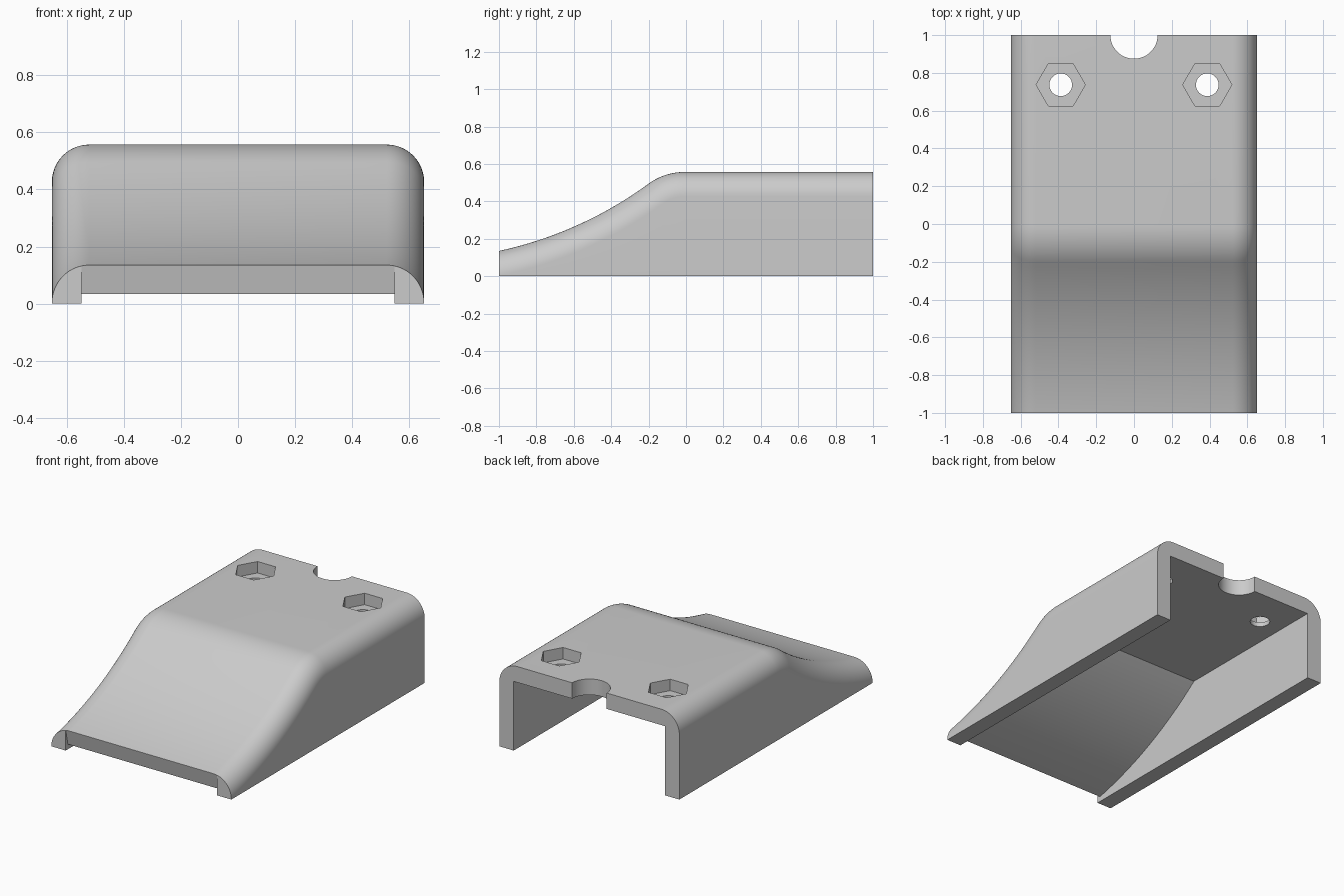
import bpy, bmesh
from math import sin, cos, asin, acos, atan2, radians, pi

old = bpy.data.objects.get("Cube")
if old:
    bpy.data.objects.remove(old, do_unlink=True)

W, TOP, T, R = 0.652, 0.557, 0.104, 0.131      # half width, height, wall, edge radius
NOSE_Z, RAMP_R = 0.135, 2.11                   # nose height, hollow ramp radius
A0, A1 = radians(12.2), radians(36.2)          # ramp slope at nose and at crest

grey = bpy.data.materials.new("plain grey")
grey.use_nodes = True
colour = (0.6, 0.6, 0.6, 1)
grey.diffuse_color = colour
grey.node_tree.nodes["Principled BSDF"].inputs["Base Color"].default_value = colour

# Centres of the hollow ramp arc and of the rounded crest arc
cy, cz = -1 - RAMP_R * sin(A0), NOSE_Z + RAMP_R * cos(A0)


def ramp(a, radius):
    return cy + radius * sin(a), cz - radius * cos(a)


join_y, join_z = ramp(A1, RAMP_R)
CREST_R = (TOP - join_z) / (1 - cos(A1))
crest_y, crest_z = join_y + CREST_R * sin(A1), TOP - CREST_R


def make_object(name, bm):
    bmesh.ops.recalc_face_normals(bm, faces=bm.faces)
    mesh = bpy.data.meshes.new(name)
    bm.to_mesh(mesh)
    bm.free()
    mesh.materials.append(grey)
    ob = bpy.data.objects.new(name, mesh)
    bpy.context.collection.objects.link(ob)
    return ob


def prism(name, points, direction):
    bm = bmesh.new()
    face = bm.faces.new([bm.verts.new(p) for p in points])
    ext = bmesh.ops.extrude_face_region(bm, geom=[face])
    moved = [v for v in ext["geom"] if isinstance(v, bmesh.types.BMVert)]
    bmesh.ops.translate(bm, verts=moved, vec=direction)
    return make_object(name, bm)


def round_cutter(name, x, y, radius, sides, z0, z1):
    ring = [(x + radius * cos(2 * pi * i / sides),
             y + radius * sin(2 * pi * i / sides), z0) for i in range(sides)]
    return prism(name, ring, (0, 0, z1 - z0))


# Outer shell: rounded cross-section swept along the ramp, crest and flat deck
stations = []
start = A0 * 0.8
for i in range(29):
    a = start + (A1 - start) * i / 28
    stations.append((*ramp(a, RAMP_R), a))
for i in range(1, 15):
    a = A1 * (1 - i / 14)
    stations.append((crest_y - CREST_R * sin(a), crest_z + CREST_R * cos(a), a))
stations.append((1, TOP, 0))

bm = bmesh.new()
rings = []
STEPS = 16
for y, z, a in stations:
    half = []
    for k in range(STEPS + 1):
        t = pi / 2 * k / STEPS
        drop = R * (1 - cos(t))
        half.append((W - R + R * sin(t), y + drop * sin(a), z - drop * cos(a)))
    half.append((W, half[-1][1], -0.4))
    section = [(-x, v, w) for x, v, w in reversed(half)] + half
    rings.append([bm.verts.new(p) for p in section])
for ra, rb in zip(rings, rings[1:]):
    for i in range(len(ra)):
        j = (i + 1) % len(ra)
        bm.faces.new((ra[i], ra[j], rb[j], rb[i]))
bm.faces.new(rings[0])
bm.faces.new(rings[-1])

# Trim the shell square at the nose and flat at the base
for co, no in (((0, -1, 0), (0, -1, 0)), ((0, 0, 0), (0, 0, -1))):
    bmesh.ops.bisect_plane(bm, geom=bm.verts[:] + bm.edges[:] + bm.faces[:],
                           dist=1e-6, plane_co=co, plane_no=no, clear_outer=True)
    bmesh.ops.holes_fill(bm, edges=[e for e in bm.edges if e.is_boundary], sides=0)
cover = make_object("ramp_cover", bm)

# Cavity: offset ramp meeting the flat ceiling, with a tilted nose lip
inner_r = RAMP_R + T
A2 = acos((cz - (TOP - T)) / inner_r)
side = [(-1.2, -0.2), (-1.2, NOSE_Z - 0.002), ramp(A0, RAMP_R + 0.002)]
side += [ramp(A0 + (A2 - A0) * i / 24, inner_r) for i in range(25)]
side += [(1.2, TOP - T), (1.2, -0.2)]
inner = W - T
cutters = [prism("cavity_cutter", [(-inner, y, z) for y, z in side], (2 * inner, 0, 0))]

# Cable notch, hexagonal nut pockets and bolt holes
cutters.append(round_cutter("notch_cutter", 0, 1, 0.125, 64, 0.3, 0.8))
for s in (-1, 1):
    cutters.append(round_cutter("nut_pocket_cutter", s * 0.388, 0.737, 0.13, 6, TOP - 0.075, 0.8))
    cutters.append(round_cutter("bolt_hole_cutter", s * 0.388, 0.737, 0.06, 48, 0.3, 0.8))

bpy.ops.object.select_all(action="DESELECT")
cover.select_set(True)
bpy.context.view_layer.objects.active = cover
for cutter in cutters:
    cutter.hide_render = True
    mod = cover.modifiers.new("cut", "BOOLEAN")
    mod.operation, mod.solver, mod.object = "DIFFERENCE", "EXACT", cutter
    bpy.ops.object.modifier_apply(modifier=mod.name)
    bpy.data.objects.remove(cutter, do_unlink=True)

bpy.ops.object.shade_smooth_by_angle(angle=radians(11))
